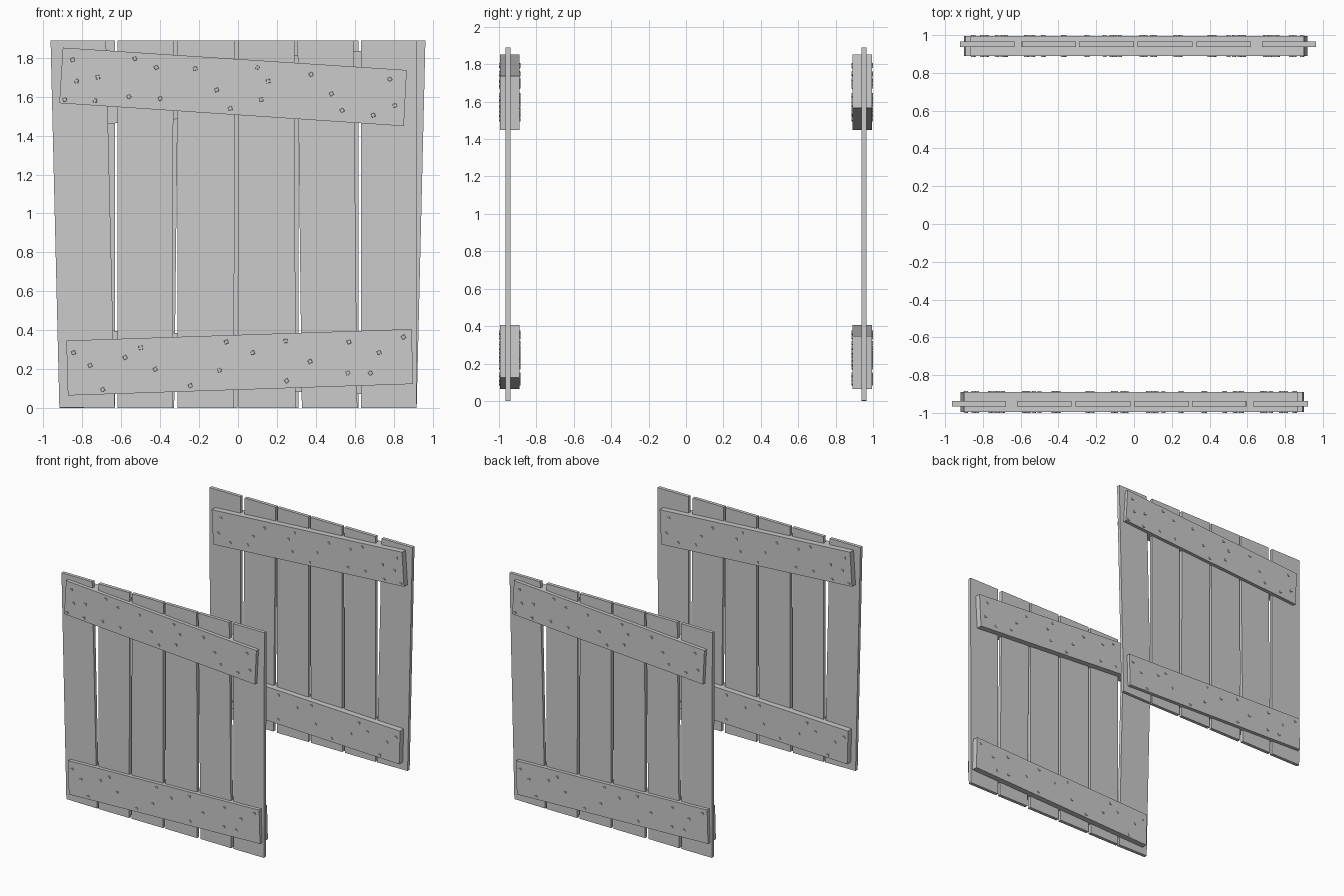
import bpy, bmesh, math, random
from mathutils import Matrix

if "Cube" in bpy.data.objects:
    bpy.data.objects.remove(bpy.data.objects["Cube"])

random.seed(4)
YC = -0.942          # centre plane of the front panel
PLANK_Y = (-0.965, -0.937)
BEAM_Y = (-0.994, -0.889)


def finish(bm, name):
    """Make the front part and its copy turned half a circle about z."""
    bmesh.ops.recalc_face_normals(bm, faces=bm.faces)
    mesh = bpy.data.meshes.new(name)
    bm.to_mesh(mesh)
    bm.free()
    for side, turn in (("front", 0), ("back", math.pi)):
        ob = bpy.data.objects.new(f"{side}_{name}", mesh)
        ob.rotation_euler.z = turn
        bpy.context.collection.objects.link(ob)


def board(name, corners, y_range):
    """Flat board: an (x, z) outline extruded through y."""
    bm = bmesh.new()
    face = bm.faces.new([bm.verts.new((x, y_range[0], z)) for x, z in corners])
    ext = bmesh.ops.extrude_face_region(bm, geom=[face])
    for v in ext["geom"]:
        if isinstance(v, bmesh.types.BMVert):
            v.co.y = y_range[1]
    finish(bm, name)


# upright planks: bottom left, bottom right, top left, top right x
planks = [(-0.918, -0.633, -0.963, -0.678), (-0.62, -0.335, -0.62, -0.332),
          (-0.312, -0.02, -0.31, -0.018), (0.002, 0.296, 0.0, 0.291),
          (0.328, 0.613, 0.306, 0.594), (0.632, 0.916, 0.632, 0.92)]
for i, (bl, br, tl, tr) in enumerate(planks, 1):
    lean_b = (bl - tl) * 0.075
    z0, z1 = max(0, lean_b), max(0, -lean_b)
    board(f"plank_{i}", [(bl, z0), (br, z1), (tr, 1.89), (tl, 1.89)], PLANK_Y)

# crooked cross beams
board("upper_beam", [(-0.918, 1.567), (0.852, 1.449), (0.867, 1.737), (-0.9, 1.852)], BEAM_Y)
board("lower_beam", [(-0.874, 0.065), (0.9, 0.124), (0.892, 0.406), (-0.882, 0.347)], BEAM_Y)

# nail positions (x, z) on each beam
upper = [(-.85, 1.79), (-.83, 1.68), (-.89, 1.585), (-.72, 1.70), (-.735, 1.58),
         (-.53, 1.795), (-.56, 1.60), (-.42, 1.75), (-.40, 1.59), (-.22, 1.745),
         (-.11, 1.635), (-.04, 1.54), (.10, 1.75), (.155, 1.68), (.12, 1.585),
         (.375, 1.715), (.48, 1.615), (.535, 1.53), (.78, 1.69), (.805, 1.555), (.695, 1.505)]
lower = [(-.845, .285), (-.76, .22), (-.695, .095), (-.58, .26), (-.50, .31),
         (-.425, .20), (-.245, .115), (-.06, .34), (-.095, .195), (.075, .285),
         (.245, .345), (.25, .14), (.37, .24), (.57, .34), (.565, .18),
         (.68, .18), (.725, .285), (.85, .365)]


def nails(name, spots):
    """Small square tapered heads on both faces of a beam."""
    bm = bmesh.new()
    for x, z in spots:
        spin = Matrix.Rotation(math.pi / 4 + random.uniform(0.1, 0.6), 4, 'Z')
        for s in (-1, 1):
            place = (Matrix.Translation((x, YC + s * 0.0525, z))
                     @ Matrix.Rotation(-s * math.pi / 2, 4, 'X') @ spin)
            bmesh.ops.create_cone(bm, cap_ends=True, segments=4, radius1=0.0155,
                                  radius2=0.012, depth=0.011, matrix=place)
    finish(bm, name)


nails("upper_nails", upper)
nails("lower_nails", lower)
